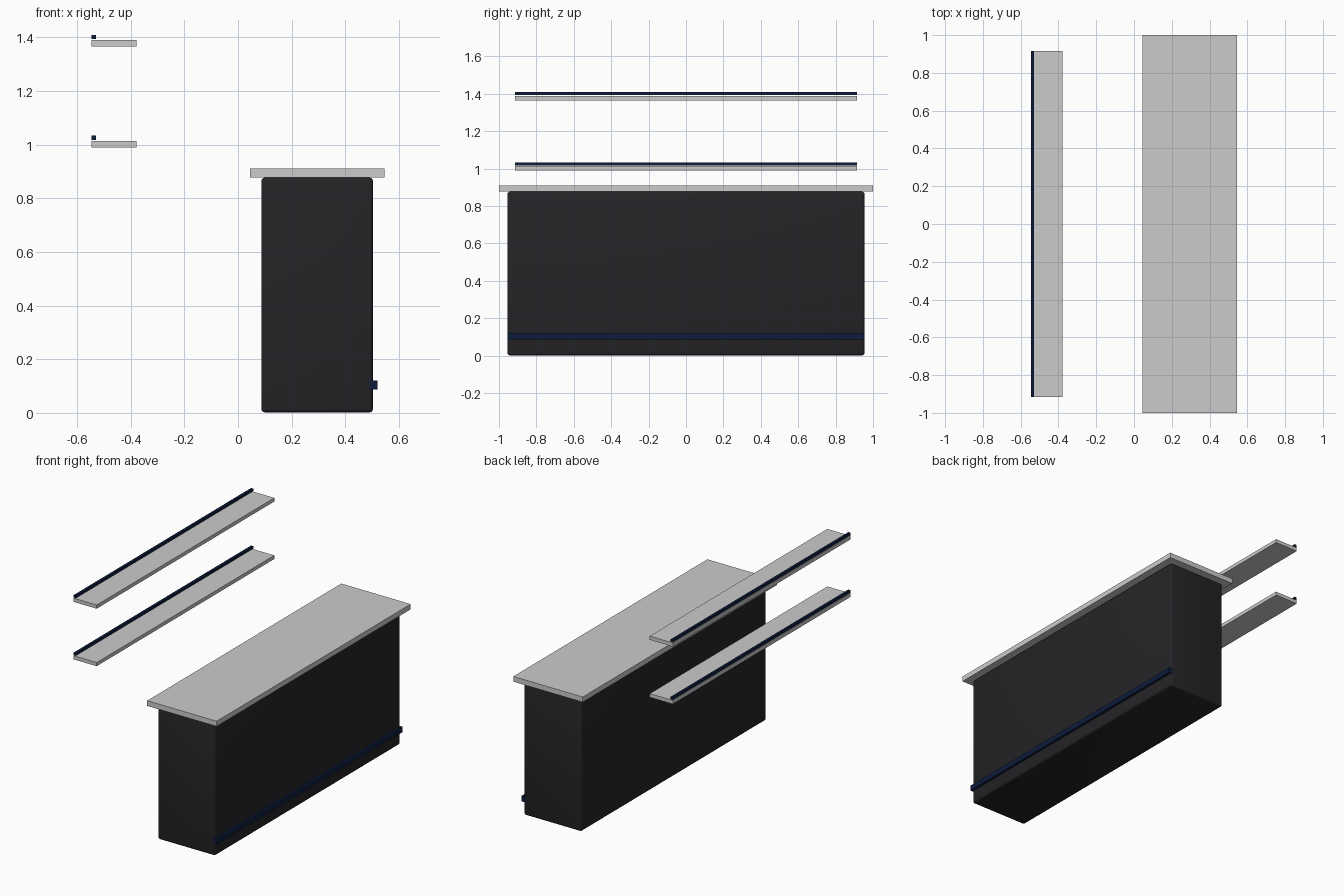
import bpy

if "Cube" in bpy.data.objects:
    bpy.data.objects.remove(bpy.data.objects["Cube"])


def material(name, color):
    mat = bpy.data.materials.new(name)
    mat.diffuse_color = color
    mat.use_nodes = True
    mat.node_tree.nodes["Principled BSDF"].inputs["Base Color"].default_value = mat.diffuse_color
    return mat


def box(name, x, y, z, mat=None):
    """Box from (min, max) ranges on each axis."""
    bpy.ops.mesh.primitive_cube_add(
        size=1, location=[(a + b) / 2 for a, b in (x, y, z)])
    obj = bpy.context.object
    obj.name = name
    obj.scale = [b - a for a, b in (x, y, z)]
    bpy.ops.object.transform_apply(location=False, rotation=False, scale=True)
    if mat:
        obj.data.materials.append(mat)
    return obj


black = material("dark_panel", (0.018, 0.017, 0.02, 1))
navy = material("navy_strip", (0.004, 0.012, 0.045, 1))

# Counter body with softly rounded edges
body = box("counter_body", (0.087, 0.503), (-0.955, 0.955), (0.002, 0.877), black)
bevel = body.modifiers.new("rounded_edges", 'BEVEL')
bevel.width = 0.013
bevel.segments = 3
bpy.ops.object.modifier_apply(modifier=bevel.name)
bpy.ops.object.shade_smooth_by_angle()

# Overhanging counter top
box("counter_top", (0.045, 0.546), (-1, 1), (0.877, 0.911))

# Light strip along the foot of the counter; its bottom end sits on the panel
box("foot_strip", (0.486, 0.520), (-0.955, 0.955), (0.087, 0.121), navy)

# Two back shelves, each with a thin light strip along the rear edge
for level, z in (("lower", 0.990), ("upper", 1.365)):
    box(level + "_shelf", (-0.546, -0.379), (-0.915, 0.915), (z, z + 0.024))
    box(level + "_shelf_strip", (-0.546, -0.530), (-0.915, 0.915),
        (z + 0.028, z + 0.044), navy)
